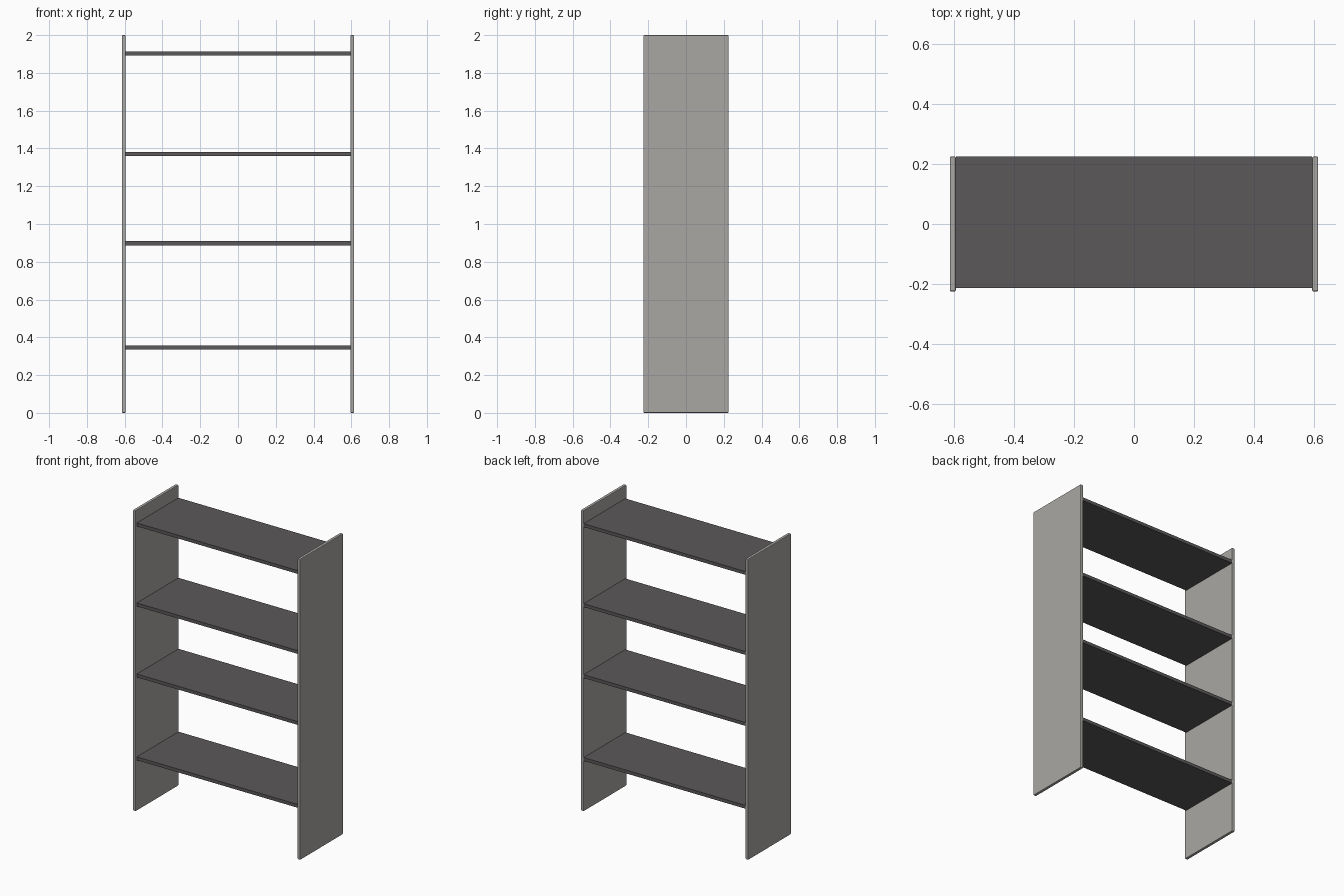
import bpy

if "Cube" in bpy.data.objects:
    bpy.data.objects.remove(bpy.data.objects["Cube"])


def material(name, rgb):
    m = bpy.data.materials.new(name)
    m.diffuse_color = (*rgb, 1.0)
    m.use_nodes = True
    m.node_tree.nodes["Principled BSDF"].inputs["Base Color"].default_value = m.diffuse_color
    return m


light_grey = material("light_grey", (0.40, 0.39, 0.37))
dark_grey = material("dark_grey", (0.105, 0.098, 0.10))


def board(name, lo, hi, mat, bevel):
    """Axis-aligned board between two corners with softened edges."""
    bpy.ops.mesh.primitive_cube_add(size=1, location=[(a + b) / 2 for a, b in zip(lo, hi)])
    ob = bpy.context.object
    ob.name = name
    ob.scale = [b - a for a, b in zip(lo, hi)]
    bpy.ops.object.transform_apply(location=False, rotation=False, scale=True)
    ob.data.materials.append(mat)
    if bevel:
        mod = ob.modifiers.new("soft_edges", "BEVEL")
        mod.width = bevel
        mod.segments = 2
    return ob


INNER, OUTER, HALF_DEPTH = 0.595, 0.615, 0.225

# Side panels
board("left_panel", (-OUTER, -HALF_DEPTH, 0), (-INNER, HALF_DEPTH, 2), light_grey, 0.004)
board("right_panel", (INNER, -HALF_DEPTH, 0), (OUTER, HALF_DEPTH, 2), light_grey, 0.004)

# Shelves, set back slightly from the front edge
for i, z in enumerate((0.347, 0.898, 1.37, 1.902)):
    board(f"shelf_{i + 1}", (-INNER, -0.213, z - 0.011), (INNER, HALF_DEPTH, z + 0.011),
          dark_grey, 0)
